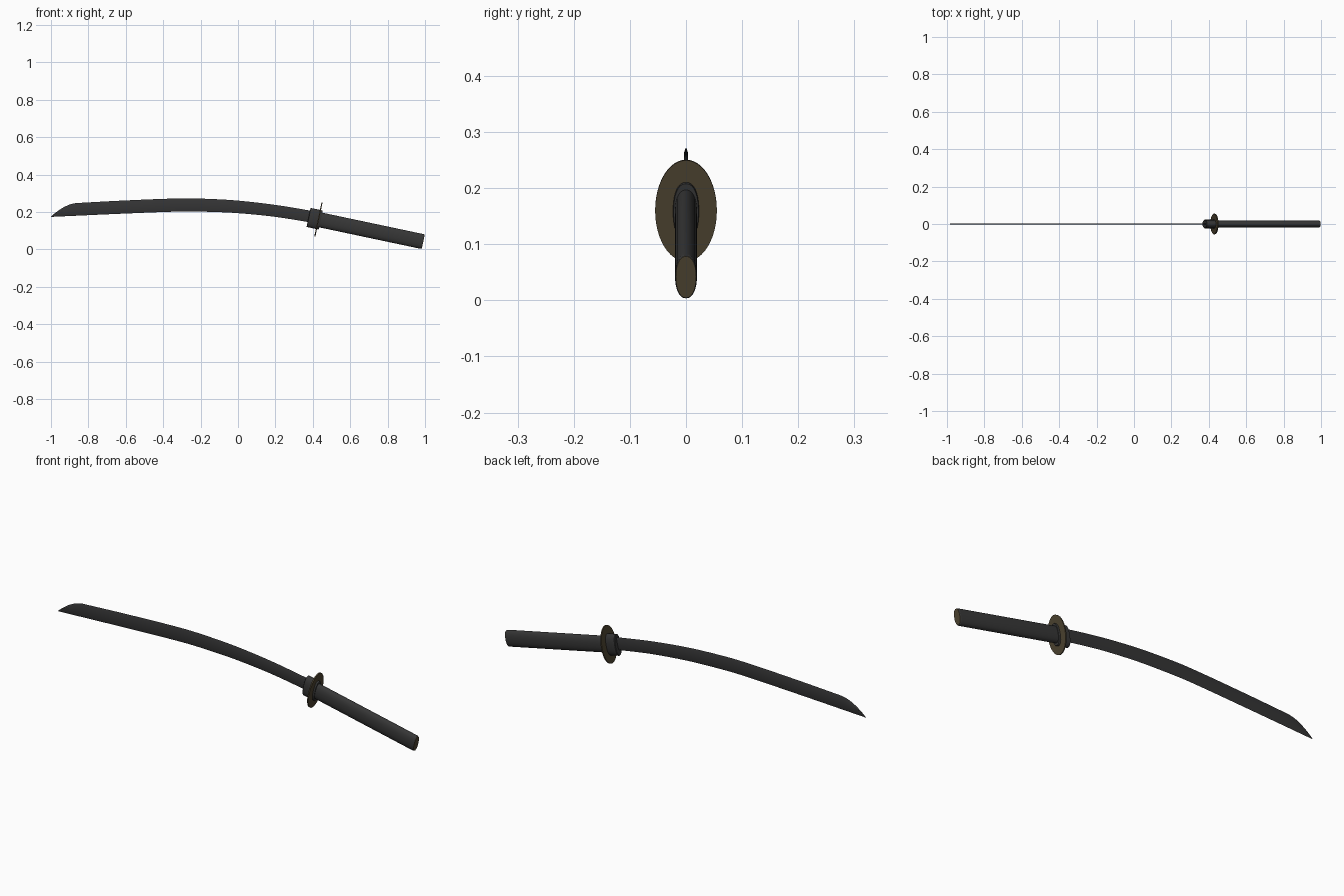
import bpy, bmesh, math
from mathutils import Matrix, Vector

if "Cube" in bpy.data.objects:
    bpy.data.objects.remove(bpy.data.objects["Cube"])


def material(name, rgb):
    m = bpy.data.materials.new(name)
    m.diffuse_color = (*rgb, 1)
    m.use_nodes = True
    m.node_tree.nodes["Principled BSDF"].inputs["Base Color"].default_value = m.diffuse_color
    return m


STEEL = material("dark steel", (0.035, 0.035, 0.036))
WRAP = material("dark grey wrap", (0.037, 0.037, 0.037))
BRONZE = material("dull bronze", (0.073, 0.056, 0.030))

# Hilt frame: local x runs from the guard to the pommel
HILT = Matrix.Translation((0.43, 0, 0.160)) @ Matrix.Rotation(math.radians(11.95), 4, 'Y')


def finish(name, bm, mats):
    bmesh.ops.recalc_face_normals(bm, faces=bm.faces)
    me = bpy.data.meshes.new(name)
    bm.to_mesh(me)
    bm.free()
    for m in mats:
        me.materials.append(m)
    ob = bpy.data.objects.new(name, me)
    bpy.context.collection.objects.link(ob)
    bpy.ops.object.select_all(action='DESELECT')
    ob.select_set(True)
    bpy.context.view_layer.objects.active = ob
    bpy.ops.object.shade_smooth_by_angle(angle=math.radians(30))
    return ob


def loft(bm, rings):
    loops = [[bm.verts.new(p) for p in ring] for ring in rings]
    n = len(loops[0])
    for a, b in zip(loops, loops[1:]):
        for i in range(n):
            j = (i + 1) % n
            bm.faces.new((a[i], a[j], b[j], b[i]))
    return bm.faces.new(loops[0]), bm.faces.new(loops[-1])


def oval(x, ry, rz, power=2.0, n=48):
    pts = []
    for i in range(n):
        a = 2 * math.pi * i / n
        c, s = math.cos(a), math.sin(a)
        y = math.copysign(abs(c) ** (2 / power), c) * ry
        z = math.copysign(abs(s) ** (2 / power), s) * rz
        pts.append(HILT @ Vector((x, y, z)))
    return pts


def oval_part(name, sections, mats, end_material=0, power=2.0):
    bm = bmesh.new()
    _, end = loft(bm, [oval(*s, power) for s in sections])
    end.material_index = end_material
    return finish(name, bm, mats)


def curve_z(points, x):
    """Smooth height through a few (x, z) points."""
    k = max(i for i in range(len(points) - 1) if i == 0 or points[i][0] <= x)
    p1, p2 = points[k], points[k + 1]
    p0 = points[k - 1] if k else p1
    p3 = points[k + 2] if k + 2 < len(points) else p2
    h = p2[0] - p1[0]
    t = (x - p1[0]) / h
    m1 = (p2[1] - p0[1]) / (p2[0] - p0[0]) * h
    m2 = (p3[1] - p1[1]) / (p3[0] - p1[0]) * h
    return ((2*t**3 - 3*t**2 + 1) * p1[1] + (t**3 - 2*t**2 + t) * m1
            + (3*t**2 - 2*t**3) * p2[1] + (t**3 - t**2) * m2)


# Blade: curved spine and edge, bevelled cross-section
TIP = [(-1, 0.176), (-0.975, 0.197), (-0.94, 0.221), (-0.90, 0.240), (-0.865, 0.248)]
SPINE = [(-0.865, 0.248), (-0.6, 0.262), (-0.3, 0.273), (-0.15, 0.270),
         (0, 0.261), (0.2, 0.238), (0.42, 0.202)]
EDGE = [(-1, 0.174), (-0.6, 0.192), (-0.3, 0.203), (-0.15, 0.201),
        (0, 0.194), (0.2, 0.174), (0.42, 0.139)]
xs = [-1 + 0.135 * i / 12 for i in range(12)] + [-0.865 + 1.285 * i / 48 for i in range(49)]
rings = []
for x in xs:
    lo = curve_z(EDGE, x)
    hi = curve_z(TIP if x < -0.865 else SPINE, x)
    w = 0.0035 * min(1, (hi - lo) / 0.04)
    section = [(0, 0), (w, 0.2), (w, 0.85), (0, 1), (-w, 0.85), (-w, 0.2)]
    rings.append([(x, y, lo + (hi - lo) * f) for y, f in section])
bm = bmesh.new()
loft(bm, rings)
finish("blade", bm, [STEEL])

# Collar on the blade side of the guard, showing slightly behind it
oval_part("collar", [(-0.054, 0.021, 0.050), (-0.052, 0.023, 0.052),
                     (0.010, 0.023, 0.052), (0.012, 0.022, 0.051)], [WRAP], power=2.3)

# Thin oval guard
oval_part("guard", [(-0.003, 0.055, 0.092), (0.003, 0.055, 0.092)], [BRONZE])

# Grip with rounded end
oval_part("grip", [(0.0, 0.0195, 0.040), (0.564, 0.0195, 0.040),
                   (0.569, 0.019, 0.0395), (0.571, 0.018, 0.038)], [WRAP], power=2.2)

# Bronze plate on the end of the grip
oval_part("pommel_plate", [(0.570, 0.0178, 0.0378), (0.573, 0.0178, 0.0378)],
          [BRONZE], power=2.2)
